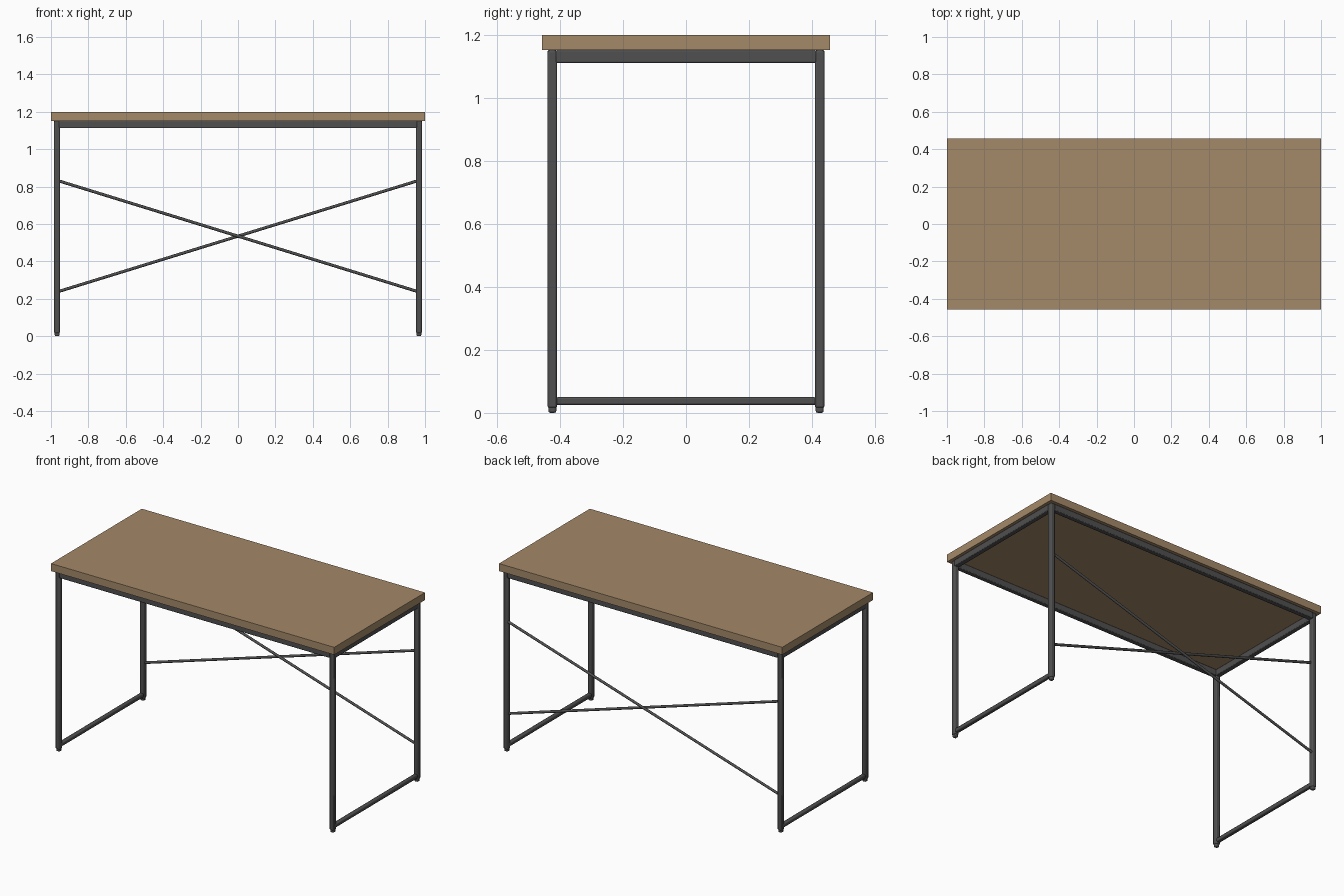
import bpy, math
from mathutils import Vector

if "Cube" in bpy.data.objects:
    bpy.data.objects.remove(bpy.data.objects["Cube"])


def material(name, rgb):
    m = bpy.data.materials.new(name)
    m.diffuse_color = (*rgb, 1)
    m.use_nodes = True
    m.node_tree.nodes["Principled BSDF"].inputs["Base Color"].default_value = m.diffuse_color
    return m


wood = material("wood", (0.37, 0.25, 0.14))
metal = material("dark_metal", (0.08, 0.08, 0.082))


def bar(name, lo, hi, mat, bevel=0.0):
    """Box between two corners, with optional rounded edges."""
    lo, hi = Vector(lo), Vector(hi)
    bpy.ops.mesh.primitive_cube_add(size=1, location=(lo + hi) / 2)
    o = bpy.context.object
    o.name = name
    o.scale = hi - lo
    bpy.ops.object.transform_apply(location=False, rotation=False, scale=True)
    o.data.materials.append(mat)
    if bevel:
        b = o.modifiers.new("rounding", 'BEVEL')
        b.width = bevel
        b.segments = 2
        bpy.ops.object.shade_smooth_by_angle(angle=math.radians(35))
    return o


XO, XI = 0.983, 0.952   # outer and inner faces of the legs along x
YO, YI = 0.44, 0.409    # outer and inner faces of the legs along y
TOP = 1.152             # underside of the tabletop

# Tabletop
bar("tabletop", (-1, -0.458, TOP), (1, 0.458, 1.2), wood)

# Legs with small glides
for sx, side in ((-1, "left"), (1, "right")):
    xa, xb = sorted((sx * XI, sx * XO))
    for sy, end in ((-1, "front"), (1, "back")):
        ya, yb = sorted((sy * YI, sy * YO))
        bar(f"leg_{end}_{side}", (xa, ya, 0.015), (xb, yb, TOP), metal, 0.007)
        bar(f"foot_{end}_{side}", (xa + .003, ya + .003, 0),
            (xb - .003, yb - .003, 0.025), metal, 0.006)
    # Side rails, top and bottom
    bar(f"top_rail_{side}", (xa, -YI - .005, 1.112), (xb, YI + .005, TOP), metal, 0.004)
    bar(f"floor_rail_{side}", (xa + .003, -YI - .005, 0.025),
        (xb - .003, YI + .005, 0.05), metal, 0.006)

# Long rails under the tabletop
for sy, end in ((-1, "front"), (1, "back")):
    ya, yb = sorted((sy * YI, sy * YO))
    bar(f"top_rail_{end}", (-XI - .005, ya, 1.112), (XI + .005, yb, TOP), metal, 0.004)

# Crossed round braces at the back
for s, name in ((-1, "brace_falling"), (1, "brace_rising")):
    a = Vector((-0.96, 0.425 + s * 0.004, 0.535 - s * 0.296))
    b = Vector((0.96, 0.425 + s * 0.004, 0.535 + s * 0.296))
    bpy.ops.mesh.primitive_cylinder_add(vertices=12, radius=0.008,
                                        depth=(b - a).length, location=(a + b) / 2)
    o = bpy.context.object
    o.name = name
    o.rotation_euler = (b - a).to_track_quat('Z', 'Y').to_euler()
    o.data.materials.append(metal)
    bpy.ops.object.shade_smooth_by_angle(angle=math.radians(35))
